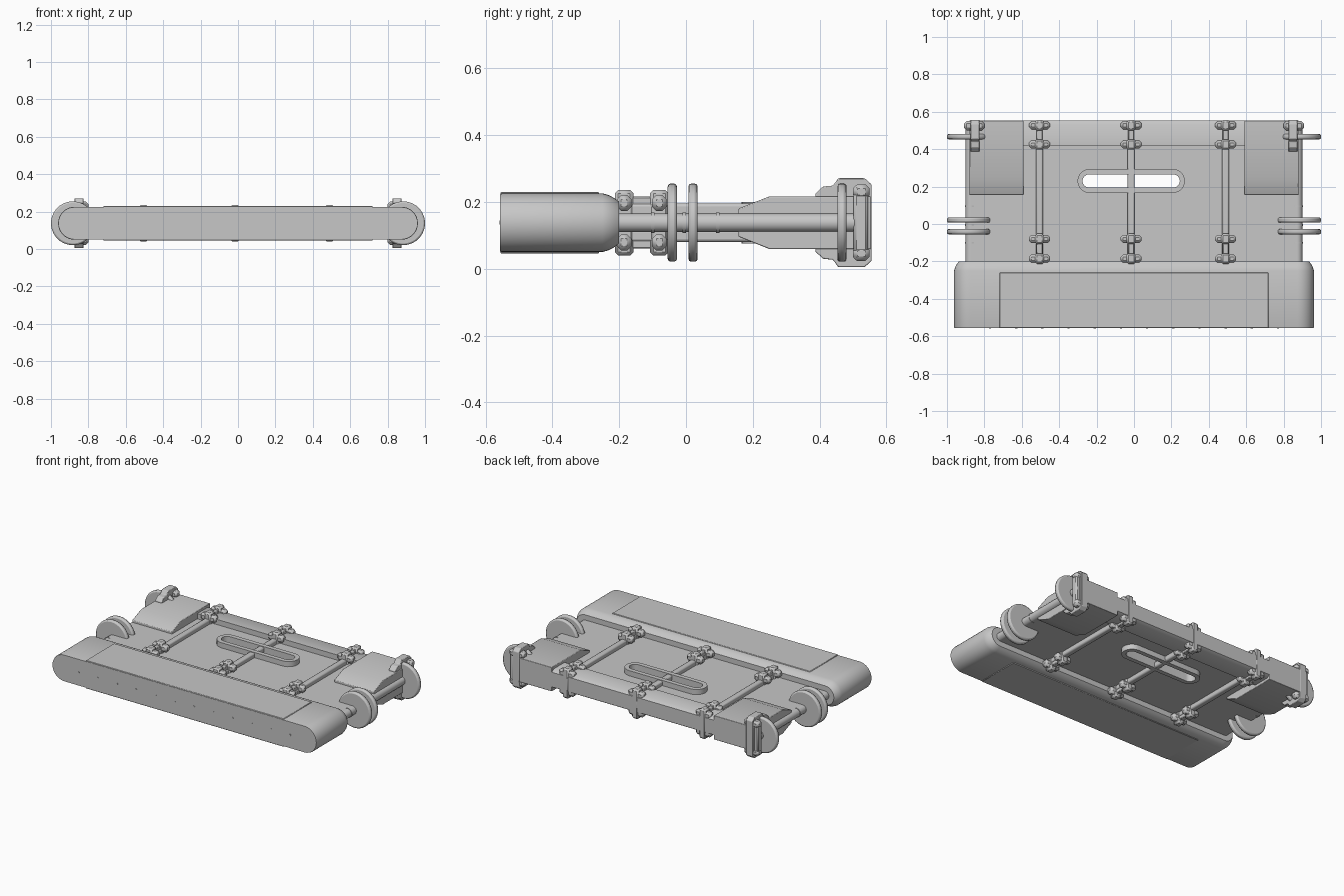
import bpy, bmesh, math

if "Cube" in bpy.data.objects:
    bpy.data.objects.remove(bpy.data.objects["Cube"])

ZC = 0.138  # mid height, the model is the same above and below it
grey = bpy.data.materials.new("plain grey")
grey.diffuse_color = (0.57, 0.57, 0.57, 1)
grey.use_nodes = True
grey.node_tree.nodes["Principled BSDF"].inputs["Base Color"].default_value = grey.diffuse_color


def finish(ob, bevel=0.0, segs=2):
    if not ob.data.materials:
        ob.data.materials.append(grey)
    bpy.ops.object.select_all(action='DESELECT')
    ob.select_set(True)
    bpy.context.view_layer.objects.active = ob
    if bevel:
        m = ob.modifiers.new("bevel", 'BEVEL')
        m.width, m.segments, m.limit_method = bevel, segs, 'ANGLE'
    bpy.ops.object.shade_smooth_by_angle(angle=math.radians(32))
    return ob


def loft(name, rings, bevel=0.0, segs=2):
    """Closed solid through matching rings of points."""
    bm = bmesh.new()
    vs = [[bm.verts.new(p) for p in r] for r in rings]
    n = len(vs[0])
    for a, b in zip(vs, vs[1:]):
        for i in range(n):
            bm.faces.new((a[i], a[(i + 1) % n], b[(i + 1) % n], b[i]))
    bm.faces.new(vs[0])
    bm.faces.new(vs[-1])
    bmesh.ops.recalc_face_normals(bm, faces=bm.faces)
    me = bpy.data.meshes.new(name)
    bm.to_mesh(me)
    bm.free()
    ob = bpy.data.objects.new(name, me)
    bpy.context.collection.objects.link(ob)
    return finish(ob, bevel, segs)


def box(name, x0, x1, y0, y1, z0, z1, bevel=0.0, segs=1):
    ring = lambda z: [(x0, y0, z), (x1, y0, z), (x1, y1, z), (x0, y1, z)]
    return loft(name, [ring(z0), ring(z1)], bevel, segs)


def side_prism(name, upper, x0, x1, bevel=0.0):
    """Side profile of (y, half height) mirrored about the mid height."""
    prof = [(y, ZC + h) for y, h in upper] + [(y, ZC - h) for y, h in reversed(upper)]
    return loft(name, [[(x, y, z) for y, z in prof] for x in (x0, x1)], bevel)


def rod(name, x, y0, y1, z, r, sides=24, bevel=0.0):
    ang = [2 * math.pi * i / sides for i in range(sides)]
    return loft(name, [[(x + r * math.cos(a), y, z + r * math.sin(a)) for a in ang]
                       for y in (y0, y1)], bevel)


def stadium(cx, cy, half_len, r, n=12):
    pts = []
    for s, start in ((1, -math.pi / 2), (-1, math.pi / 2)):
        for i in range(n + 1):
            a = start + math.pi * i / n
            pts.append((cx + s * (half_len - r) + r * math.cos(a), cy + r * math.sin(a)))
    return pts


def flat_with_hole(name, outer, inner, z0, z1):
    cu = bpy.data.curves.new(name, 'CURVE')
    cu.dimensions, cu.fill_mode = '2D', 'BOTH'
    cu.extrude = (z1 - z0) / 2
    for pts in (outer, inner):
        sp = cu.splines.new('POLY')
        sp.points.add(len(pts) - 1)
        for p, (x, y) in zip(sp.points, pts):
            p.co = (x, y, 0, 1)
        sp.use_cyclic_u = True
    ob = bpy.data.objects.new(name, cu)
    ob.location.z = (z0 + z1) / 2
    bpy.context.collection.objects.link(ob)
    bpy.ops.object.select_all(action='DESELECT')
    ob.select_set(True)
    bpy.context.view_layer.objects.active = ob
    bpy.ops.object.convert(target='MESH')
    return finish(bpy.context.object)


# Thin main slab with a long slot, and the raised rim around the slot
slot = stadium(-0.015, 0.23, 0.26, 0.035)
flat_with_hole("slab", [(-0.872, -0.22), (0.872, -0.22), (0.872, 0.5), (-0.872, 0.5)],
               slot, ZC - 0.028, ZC + 0.028)
flat_with_hole("slot_rim", stadium(-0.015, 0.23, 0.287, 0.064), slot, 0.076, 0.2)

# Thick edge along the back
side_prism("back_edge", [(0.42, 0.062), (0.53, 0.062), (0.553, 0.048)], -0.6, 0.6)

# Long rounded bumper along the front, narrowing where it meets the slab
rings = []
for y, inset in ((-0.557, 0.002), (-0.55, 0), (-0.25, 0), (-0.23, 0.006),
                 (-0.212, 0.016), (-0.2, 0.026)):
    rings.append([(x, y, z) for x, z in stadium(0, ZC, 0.962 - inset, 0.088 - inset, 16)])
loft("bumper", rings)
for s, side in ((1, "top"), (-1, "bottom")):
    z = sorted((ZC + s * 0.08, ZC + s * 0.092))
    box("bumper_panel_" + side, -0.72, 0.72, -0.556, -0.26, *z, 0.003)
for i in range(12):
    rod("bumper_pin", -0.77 + 0.14 * i, -0.559, -0.54, ZC, 0.006, 8)

# Straps standing on both faces of the slab, with small clamps at each end
for x in (-0.505, -0.015, 0.49):
    for s in (1, -1):
        z = sorted((ZC + s * 0.02, ZC + s * 0.058))
        box("strap", x - 0.019, x + 0.019, -0.2, 0.54, *z, 0.009, 2)
    for y in (-0.185, -0.08, 0.425, 0.528):
        box("clamp_core", x - 0.024, x + 0.024, y - 0.028, y + 0.028,
            ZC - 0.098, ZC + 0.098, 0.01)
        for s in (1, -1):
            z = sorted((ZC + s * 0.035, ZC + s * 0.083))
            box("clamp_ears", x - 0.056, x + 0.056, y - 0.022, y + 0.022, *z, 0.013)
    for y0, y1 in ((-0.185, -0.08), (0.425, 0.528)):
        box("clamp_bridge", x - 0.016, x + 0.016, y0, y1, ZC - 0.078, ZC + 0.078, 0.004)

for s in (1, -1):
    xs = lambda a, b: sorted((s * a, s * b))
    # Wedge-nosed corner block
    side_prism("corner_block", [(0.157, 0.042), (0.25, 0.079), (0.553, 0.079)],
               *xs(0.59, 0.88), 0.003)
    # Corner strap, with a wider head at the back
    side_prism("corner_strap", [(0.387, 0.086), (0.41, 0.108), (0.44, 0.111), (0.456, 0.133),
                                (0.535, 0.133), (0.556, 0.114)], *xs(0.826, 0.874), 0.003)
    for t in (1, -1):
        z = sorted((ZC + t * 0.07, ZC + t * 0.115))
        box("corner_strap_head", *xs(0.8, 0.908), 0.5, 0.55, *z, 0.013)
    box("corner_post", *xs(0.868, 0.905), 0.502, 0.545, ZC - 0.113, ZC + 0.113, 0.008)
    # Rounded side edge of the slab, its studs and the rollers
    rod("slab_side_edge", s * 0.872, -0.21, 0.51, ZC, 0.028)
    for y in (-0.1, -0.005, 0.095):
        rod("edge_stud", s * 0.872, y - 0.005, y + 0.005, ZC, 0.031)
    for y in (-0.041, 0.021, 0.467):
        rod("roller", s * 0.883, y - 0.014, y + 0.014, ZC, 0.117, 40, 0.009)
